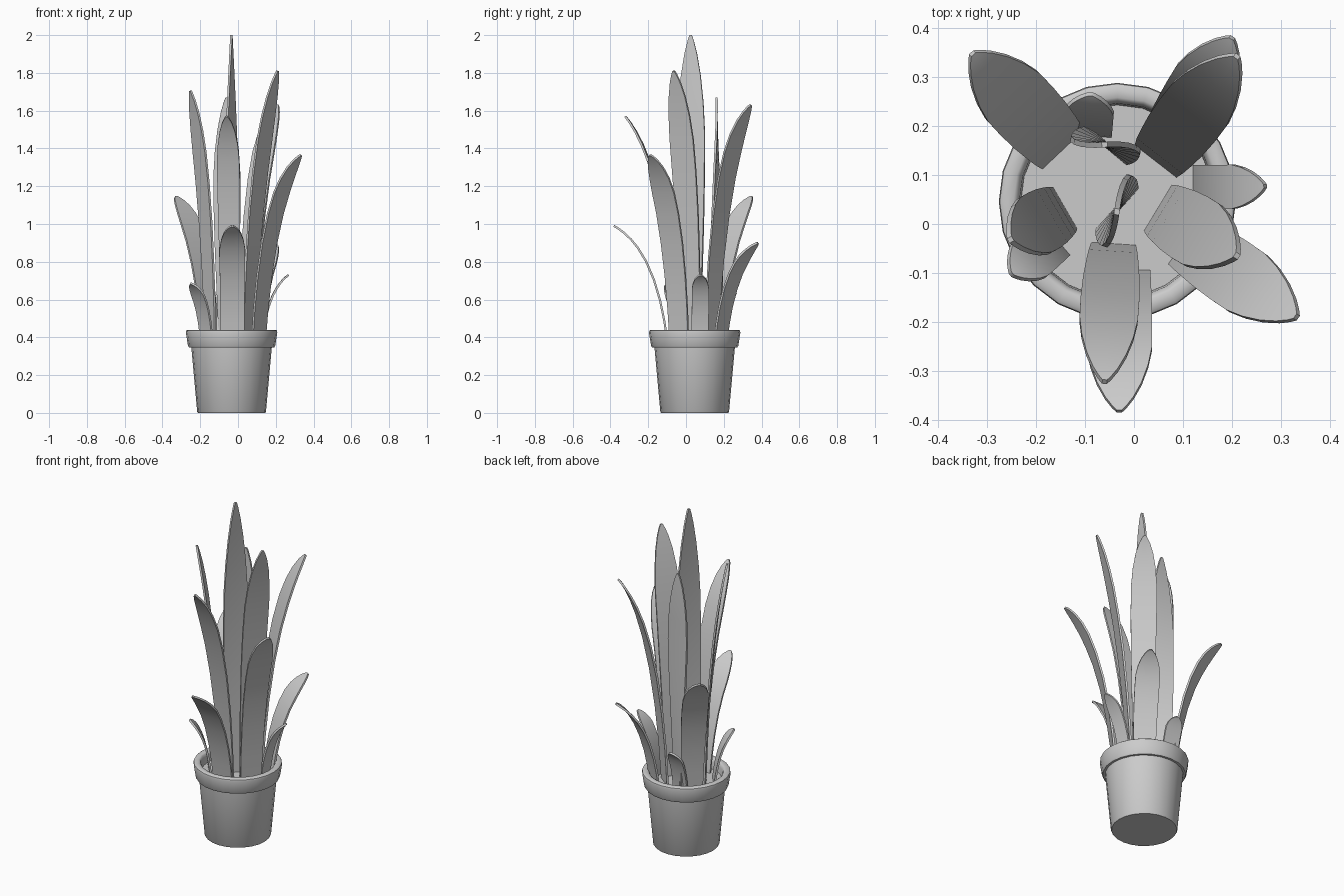
import bpy, bmesh, math
from mathutils import Vector

if "Cube" in bpy.data.objects:
    bpy.data.objects.remove(bpy.data.objects["Cube"])

CENTER = (-0.034, 0.046)


def finish(name, bm, thickness=0, angle=40):
    bmesh.ops.recalc_face_normals(bm, faces=bm.faces[:])
    me = bpy.data.meshes.new(name)
    bm.to_mesh(me)
    bm.free()
    ob = bpy.data.objects.new(name, me)
    bpy.context.collection.objects.link(ob)
    bpy.ops.object.select_all(action='DESELECT')
    ob.select_set(True)
    bpy.context.view_layer.objects.active = ob
    if thickness:
        mod = ob.modifiers.new("thickness", 'SOLIDIFY')
        mod.thickness = thickness
        mod.offset = 0
        bpy.ops.object.modifier_apply(modifier=mod.name)
    bpy.ops.object.shade_smooth_by_angle(angle=math.radians(angle))
    return ob


def lathe(name, profile, sides=24):
    """Rings of (radius, z) closed with a cap at both ends."""
    bm = bmesh.new()
    rings = []
    for r, z in profile:
        rings.append([bm.verts.new((CENTER[0] + r * math.sin(2 * math.pi * i / sides),
                                    CENTER[1] + r * math.cos(2 * math.pi * i / sides), z))
                      for i in range(sides)])
    for a, b in zip(rings, rings[1:]):
        for i in range(sides):
            j = (i + 1) % sides
            bm.faces.new((a[i], a[j], b[j], b[i]))
    bm.faces.new(rings[0])
    bm.faces.new(rings[-1])
    return finish(name, bm)


# leaf outline: (position along the leaf, share of full width above the root)
OUTLINE = [(0, 0), (.12, .3), (.25, .56), (.4, .85), (.55, 1), (.68, .97)]
TIP = [(.78, .88), (.87, .68), (.94, .43), (.98, .22), (1, .08)]
SOIL_Z = 0.38


def leaf(name, base, tip, width, rise=.78, lean=.2, twist=None, root=.76):
    """Flat blade along a quadratic curve; twist = (start, end) angle of its width."""
    p0 = Vector((*base, SOIL_Z - 0.01))
    p2 = Vector(tip)
    d = p2 - p0
    p1 = p0 + Vector((d.x * lean, d.y * lean, d.z * rise))
    facing = math.degrees(math.atan2(d.y, d.x)) + 90
    a0, a1 = twist or (facing, facing)
    shape = [(t, root + (1 - root) * w) for t, w in OUTLINE] + TIP
    bm = bmesh.new()
    rows = []
    for t, w in shape:
        c = p0 * (1 - t) ** 2 + p1 * 2 * t * (1 - t) + p2 * t * t
        a = math.radians(a0 + (a1 - a0) * t)
        side = Vector((math.cos(a), math.sin(a), 0)) * width * w / 2
        rows.append([bm.verts.new(c + side * s) for s in (-1, 0, 1)])
    for a, b in zip(rows, rows[1:]):
        for i in range(2):
            bm.faces.new((a[i], a[i + 1], b[i + 1], b[i]))
    return finish(name, bm, thickness=.011)


# pot with thick rounded rim
lathe("pot", [(.178, 0), (.182, .006), (.213, .347), (.226, .347), (.231, .356), (.242, .425),
              (.240, .435), (.233, .44), (.212, .44), (.205, .435), (.200, .42), (.196, .36)])
lathe("soil", [(.197, .36), (.197, SOIL_Z)])

# central upright leaves, gently twisted
leaf("leaf_center", (-.035, .03), (-.035, .025, 2.0), .155, .5, .5, (48, 82))
leaf("leaf_center_back", (-.055, .16), (-.06, .162, 1.67), .145, .5, .5, (-40, 4))

# tall leaves
leaf("leaf_tall_right", (.053, .03), (.21, -.065, 1.81), .145, .66, .22)
leaf("leaf_tall_front", (-.042, -.045), (-.06, -.322, 1.57), .12)
leaf("leaf_tall_back_right", (.047, .132), (.21, .342, 1.63), .142, .78, .18)
leaf("leaf_tall_left", (-.145, .03), (-.252, -.032, 1.705), .13, .68)

# mid-height arching leaves
leaf("leaf_mid_right", (.108, -.035), (.332, -.19, 1.365), .14, root=.85)
leaf("leaf_mid_front", (-.03, -.098), (-.03, -.382, .99), .134, .8, root=.94)
leaf("leaf_mid_back_left", (-.148, .155), (-.33, .348, 1.145), .145, .8, root=.8)
leaf("leaf_mid_back_right", (.08, .182), (.2, .38, .9), .135, .78, root=.9)

# short outer leaves
leaf("leaf_short_left", (-.165, -.03), (-.25, -.103, .685), .10, root=.95)
leaf("leaf_short_right", (.125, .075), (.268, .077, .73), .09, root=1)
leaf("leaf_short_back", (-.095, .185), (-.088, .265, .635), .10, root=1)
